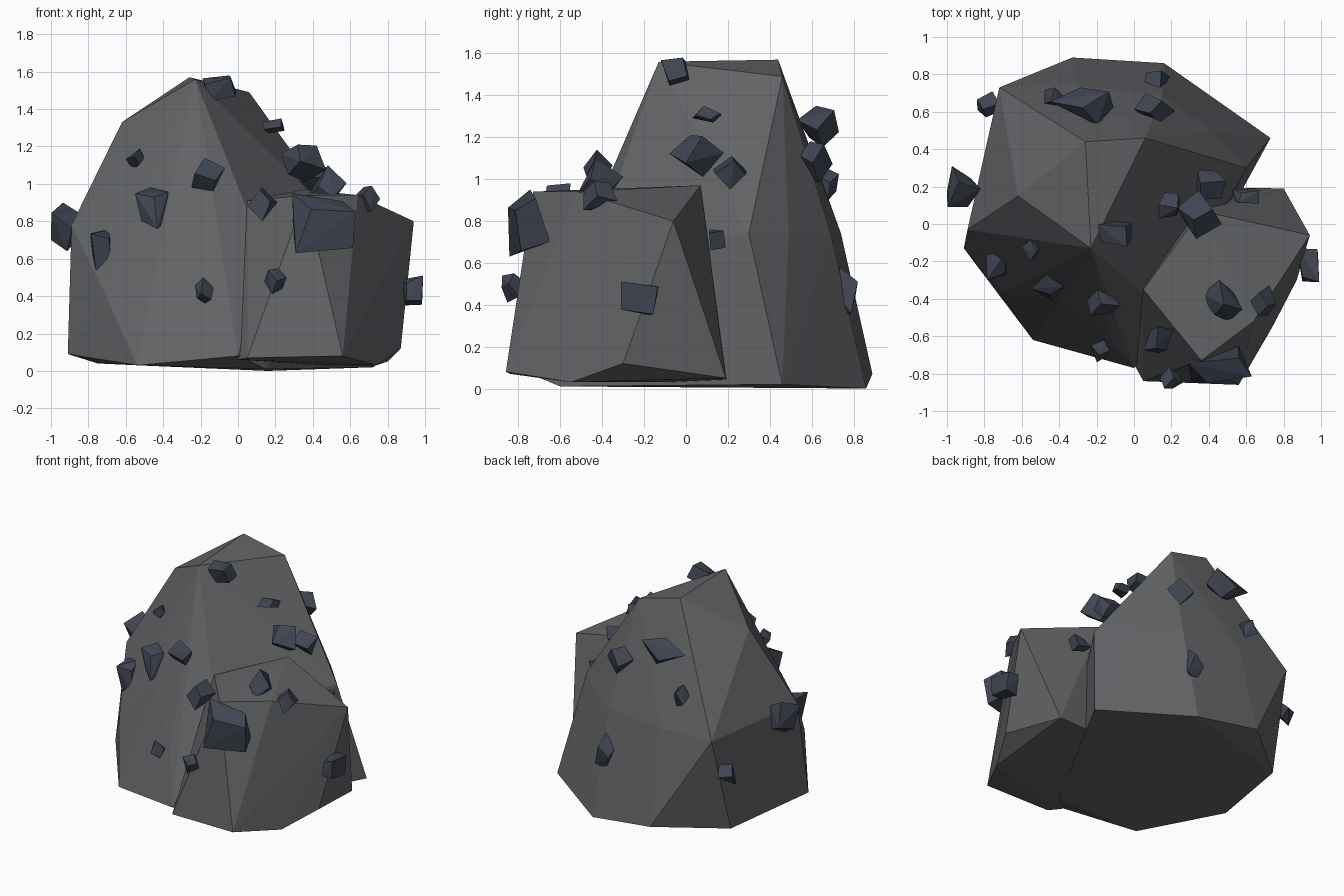
import bpy, bmesh, random
from mathutils import Vector

random.seed(7)


def material(name, color):
    m = bpy.data.materials.new(name)
    m.diffuse_color = (*color, 1)
    return m


def hull(name, points, mat):
    """Faceted convex boulder through the given points."""
    bm = bmesh.new()
    for p in points:
        bm.verts.new(p)
    res = bmesh.ops.convex_hull(bm, input=bm.verts)
    loose = {v for v in res["geom_interior"] + res["geom_unused"]
             if isinstance(v, bmesh.types.BMVert)}
    bmesh.ops.delete(bm, geom=list(loose), context='VERTS')
    bmesh.ops.recalc_face_normals(bm, faces=bm.faces)
    me = bpy.data.meshes.new(name)
    bm.to_mesh(me)
    bm.free()
    me.materials.append(mat)
    ob = bpy.data.objects.new(name, me)
    bpy.context.collection.objects.link(ob)
    return ob


stone = material("stone", (0.125, 0.127, 0.135))
ore = material("ore", (0.05, 0.06, 0.085))

# Tall boulder: crown, waist ring, front bulges, base ring
hull("tall_boulder", [
    (-0.26, 0.44, 1.57), (-0.23, -0.13, 1.56), (0.06, 0.46, 1.49), (-0.62, 0.15, 1.33),
    (-0.89, -0.03, 0.78), (-0.72, 0.73, 0.74), (-0.30, 0.74, 0.74), (0.15, 0.69, 0.74),
    (0.42, 0.49, 0.75), (0.60, 0.30, 0.74), (0.13, -0.44, 0.66), (-0.40, -0.41, 0.74),
    (-0.71, -0.37, 0.41), (-0.12, -0.62, 0.42),
    (-0.91, -0.13, 0.09), (-0.54, -0.62, 0.03), (0.0, -0.77, 0.08), (0.73, 0.46, 0.02),
    (0.16, 0.86, 0.0), (-0.33, 0.89, 0.07), (-0.75, 0.55, 0.04), (0.15, -0.6, 0.01),
], stone)

# Low boulder leaning on the front right
hull("low_boulder", [
    (0.36, 0.07, 0.97), (0.15, -0.43, 0.92), (0.36, -0.73, 0.94), (0.64, -0.52, 0.94),
    (0.94, -0.06, 0.80), (0.05, -0.84, 0.07), (0.56, -0.86, 0.08), (0.87, -0.30, 0.12),
    (0.80, 0.19, 0.05), (0.2, 0.2, 0.03), (0.74, -0.55, 0.03),
    (0.05, -0.35, 0.91), (0.0, -0.75, 0.06),
], stone)

# Ore chunks: centre and half sizes
chunks = [
    (-0.91, 0.20, 0.77, 0.09, 0.11, 0.13), (-0.78, 0.64, 0.48, 0.06, 0.07, 0.07),
    (-0.28, 0.63, 1.25, 0.17, 0.10, 0.10), (0.11, 0.62, 1.08, 0.11, 0.08, 0.10),
    (0.12, 0.76, 0.46, 0.07, 0.06, 0.12), (-0.43, 0.67, 0.98, 0.05, 0.06, 0.08),
    (0.19, 0.10, 1.31, 0.06, 0.07, 0.04), (0.35, 0.05, 1.11, 0.12, 0.13, 0.10),
    (0.41, 0.21, 1.03, 0.08, 0.08, 0.08), (0.60, 0.15, 0.71, 0.07, 0.04, 0.05),
    (-0.10, -0.05, 1.51, 0.09, 0.07, 0.07), (-0.55, -0.13, 1.13, 0.05, 0.07, 0.06),
    (-0.46, -0.34, 0.87, 0.09, 0.07, 0.11), (-0.73, -0.22, 0.65, 0.06, 0.08, 0.11),
    (-0.16, -0.42, 1.05, 0.09, 0.07, 0.09), (-0.18, -0.68, 0.43, 0.05, 0.06, 0.07),
    (0.20, -0.82, 0.48, 0.06, 0.06, 0.07), (0.13, -0.62, 0.89, 0.08, 0.07, 0.09),
    (0.47, -0.41, 0.99, 0.11, 0.11, 0.11), (0.46, -0.75, 0.79, 0.17, 0.10, 0.16),
    (0.69, -0.41, 0.92, 0.07, 0.08, 0.07), (0.93, -0.22, 0.43, 0.06, 0.09, 0.08),
]
corners = [(x, y, z) for x in (-1, 1) for y in (-1, 1) for z in (-1, 1)]
for i, c in enumerate(chunks):
    # Randomly turned, jittered block stretched to the chunk's box
    spin = Vector([random.uniform(-1, 1) for _ in range(4)])
    turn = Vector(spin[:3]).normalized().rotation_difference(Vector((0, 0, 1)))
    pts = [turn @ (Vector(p) * random.uniform(0.55, 1.1)) for p in corners]
    box = []
    for k in range(3):
        vals = [p[k] for p in pts]
        lo, hi = min(vals), max(vals)
        box.append([c[k] + c[k + 3] * (2 * (v - lo) / (hi - lo) - 1) for v in vals])
    hull(f"ore_chunk_{i + 1}", list(zip(*box)), ore)
